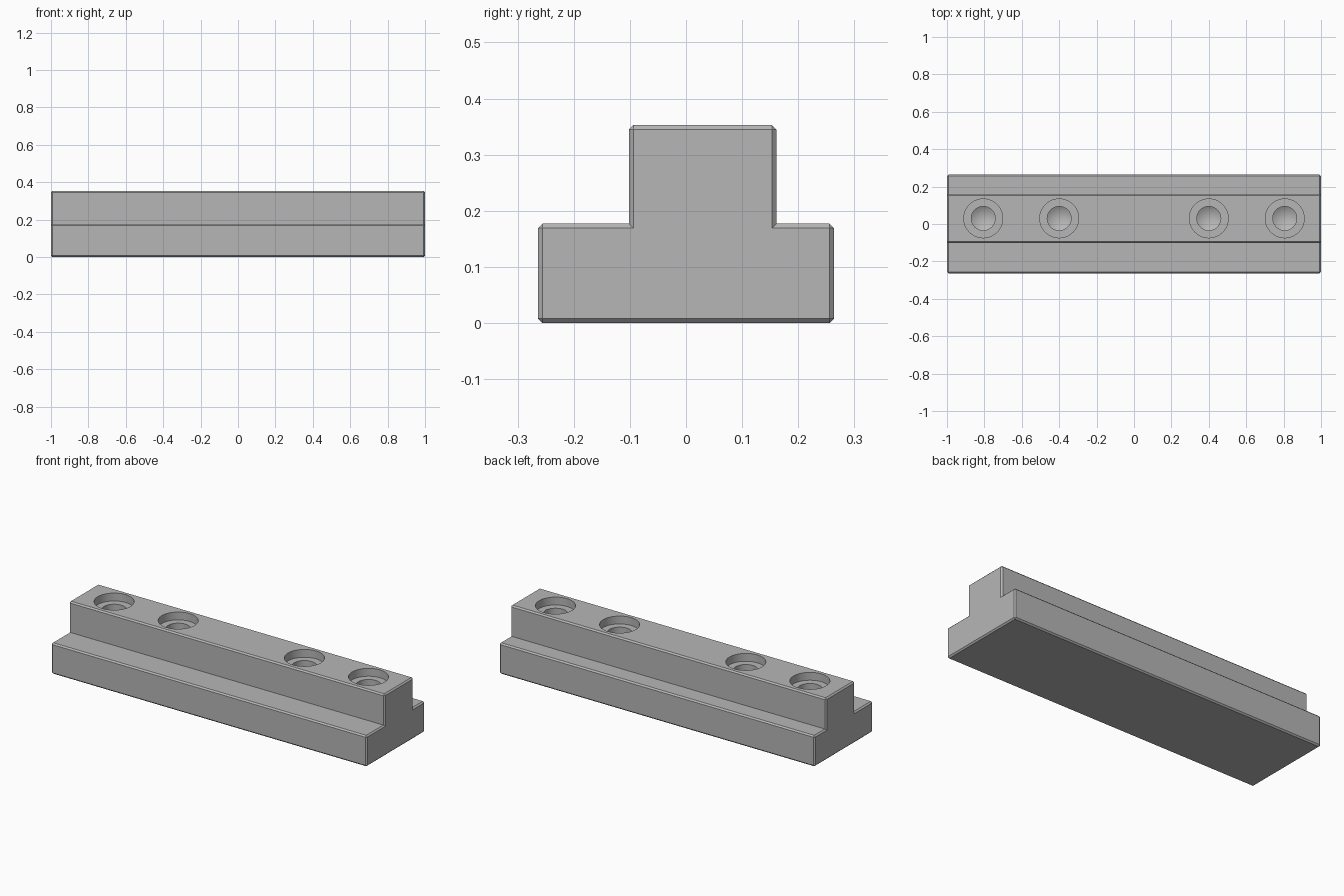
import bpy, bmesh
from math import radians, sin, cos, tau
from mathutils import Vector

if "Cube" in bpy.data.objects:
    bpy.data.objects.remove(bpy.data.objects["Cube"])

HALF, CHAMFER, TOP = 1.0, 0.008, 0.353
HOLE_Y = 0.03

steel = bpy.data.materials.new("plain grey")
steel.use_nodes = True
GREY = (0.47, 0.47, 0.47, 1)
steel.diffuse_color = GREY
steel.node_tree.nodes["Principled BSDF"].inputs["Base Color"].default_value = GREY


def make_object(name, bm):
    bmesh.ops.recalc_face_normals(bm, faces=bm.faces)
    mesh = bpy.data.meshes.new(name)
    bm.to_mesh(mesh)
    bm.free()
    mesh.materials.append(steel)
    ob = bpy.data.objects.new(name, mesh)
    bpy.context.collection.objects.link(ob)
    return ob


def build_rail():
    """Stepped bar: every outer edge is chamfered, the inner corners stay sharp."""
    profile = [Vector(p) for p in (
        (-0.264, 0), (0.264, 0), (0.264, 0.177), (0.161, 0.177),
        (0.161, TOP), (-0.102, TOP), (-0.102, 0.177), (-0.264, 0.177))]
    bm = bmesh.new()
    sides = []
    for sign in (-1, 1):
        ring, cap = [], []
        for i, p in enumerate(profile):
            before = (p - profile[i - 1]).normalized()
            after = (profile[(i + 1) % len(profile)] - p).normalized()
            convex = before.x * after.y - before.y * after.x > 0
            inset = p + (after - before) * CHAMFER * (1 if convex else -1)
            corner = [p - before * CHAMFER, p + after * CHAMFER] if convex else [p]
            verts = [bm.verts.new((sign * (HALF - CHAMFER), q.x, q.y)) for q in corner]
            tip = bm.verts.new((sign * HALF, inset.x, inset.y))
            if convex:
                bm.faces.new(verts + [tip])
            ring.append(verts)
            cap.append(tip)
        for i in range(len(profile)):
            bm.faces.new((ring[i - 1][-1], ring[i][0], cap[i], cap[i - 1]))
        bm.faces.new(cap)
        sides.append([v for verts in ring for v in verts])
    a, b = sides
    for i in range(len(a)):
        bm.faces.new((a[i - 1], a[i], b[i], b[i - 1]))
    return make_object("stepped_rail", bm)


def build_cutter(steps=48):
    """Counterbored holes with a drilled, pointed bottom."""
    levels = [(0.104, TOP + 0.05), (0.104, TOP - 0.045),
              (0.064, TOP - 0.045), (0.064, 0.16)]
    bm = bmesh.new()
    for x in (-0.806, -0.4, 0.4, 0.806):
        rings = [[bm.verts.new((x + r * cos(tau * k / steps),
                                HOLE_Y + r * sin(tau * k / steps), z))
                  for k in range(steps)] for r, z in levels]
        bm.faces.new(rings[0])
        tip = bm.verts.new((x, HOLE_Y, 0.12))
        for k in range(steps):
            for upper, lower in zip(rings, rings[1:]):
                bm.faces.new((upper[k - 1], upper[k], lower[k], lower[k - 1]))
            bm.faces.new((rings[-1][k - 1], rings[-1][k], tip))
    return make_object("hole_cutter", bm)


rail = build_rail()
cutter = build_cutter()
cutter.hide_render = True

# Cut the four holes into the top
cut = rail.modifiers.new("holes", "BOOLEAN")
cut.operation = "DIFFERENCE"
cut.solver = "EXACT"
cut.object = cutter
bpy.ops.object.select_all(action="DESELECT")
rail.select_set(True)
bpy.context.view_layer.objects.active = rail
bpy.ops.object.modifier_apply(modifier=cut.name)
bpy.data.objects.remove(cutter)
bpy.ops.object.shade_smooth_by_angle(angle=radians(25))
